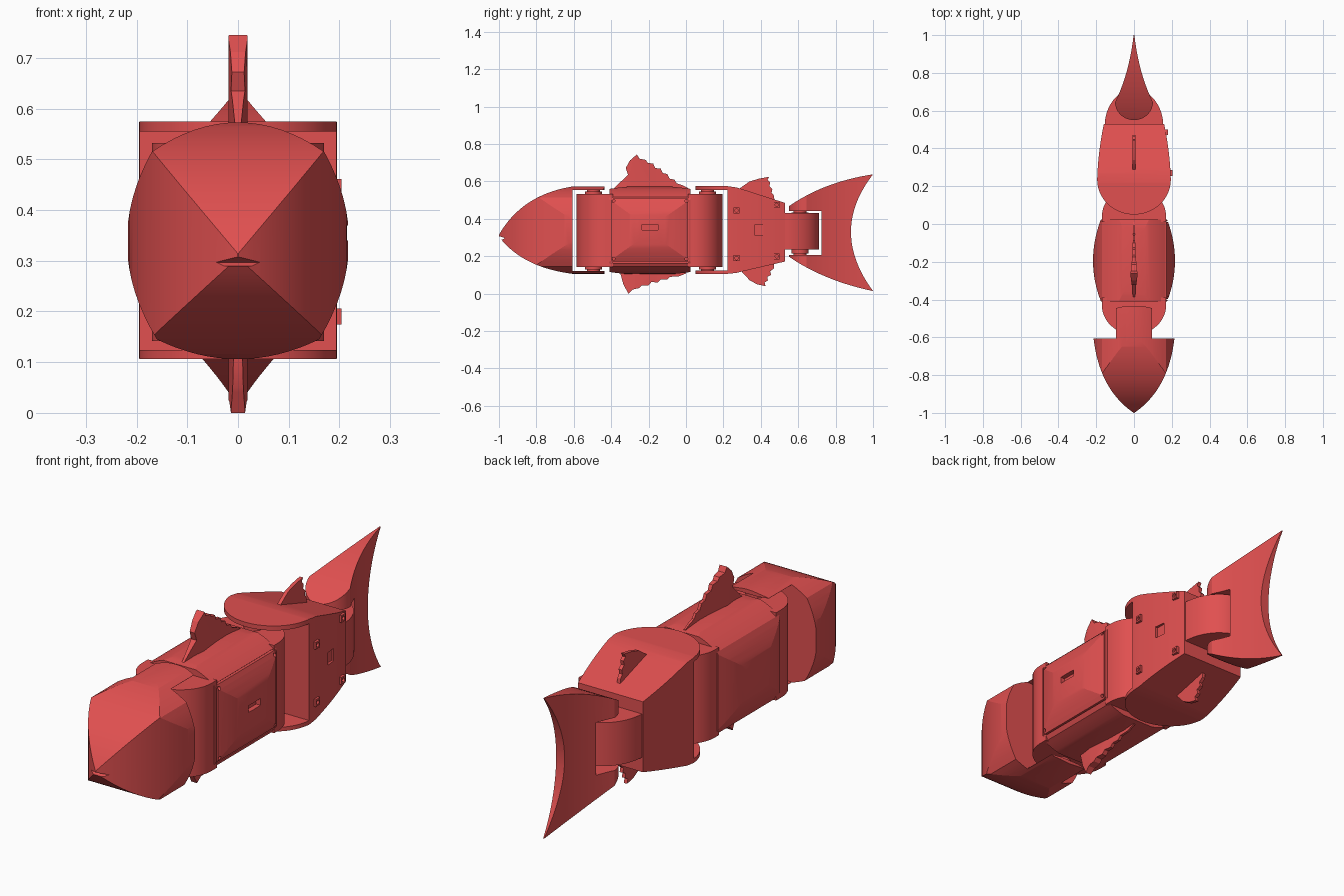
import bpy, bmesh, math

if "Cube" in bpy.data.objects:
    bpy.data.objects.remove(bpy.data.objects["Cube"])

RED = bpy.data.materials.new("red_plastic")
RED.diffuse_color = (0.75, 0.08, 0.08, 1)
RED.use_nodes = True
RED.node_tree.nodes["Principled BSDF"].inputs["Base Color"].default_value = RED.diffuse_color


def arc(p0, pm, p1, n=16):
    """Parabolic arc from p0 through pm to p1."""
    out = []
    for i in range(n + 1):
        t = i / n
        a, b, c = (1 - t) * (1 - 2 * t), 4 * t * (1 - t), t * (2 * t - 1)
        out.append(tuple(a * u + b * v + c * w for u, v, w in zip(p0, pm, p1)))
    return out


def ellipse(cx, cy, rx, ry, a0, a1, n=28):
    return [(cx + rx * math.cos(math.radians(a0 + (a1 - a0) * i / n)),
             cy + ry * math.sin(math.radians(a0 + (a1 - a0) * i / n))) for i in range(n + 1)]


def mirror(pts):
    """Close a half outline by mirroring it across x = 0."""
    return pts + [(-x, y) for x, y in reversed(pts)]


def prism(name, axis, pts, lo, hi):
    """Extrude an outline along x (y,z points), y (x,z points) or z (x,y points)."""
    clean = []
    for p in pts:
        if not clean or math.dist(p, clean[-1]) > 1e-5:
            clean.append(p)
    if math.dist(clean[0], clean[-1]) < 1e-5:
        clean.pop()
    place = {"x": lambda a, b, d: (d, a, b), "y": lambda a, b, d: (a, d, b),
             "z": lambda a, b, d: (a, b, d)}[axis]
    bm = bmesh.new()
    rings = [[bm.verts.new(place(a, b, d)) for a, b in clean] for d in (lo, hi)]
    n = len(clean)
    bm.faces.new(rings[0])
    bm.faces.new(rings[1])
    for i in range(n):
        j = (i + 1) % n
        bm.faces.new((rings[0][i], rings[0][j], rings[1][j], rings[1][i]))
    bmesh.ops.recalc_face_normals(bm, faces=bm.faces)
    me = bpy.data.meshes.new(name)
    bm.to_mesh(me)
    bm.free()
    me.materials.append(RED)
    ob = bpy.data.objects.new(name, me)
    bpy.context.collection.objects.link(ob)
    return ob


def combine(ob, *cutters, op="INTERSECT"):
    for c in cutters:
        m = ob.modifiers.new("bool", "BOOLEAN")
        m.operation, m.solver, m.object = op, "EXACT", c
        bpy.context.view_layer.objects.active = ob
        bpy.ops.object.modifier_apply(modifier=m.name)
        bpy.data.objects.remove(c)
    return ob


def rect(cx, cy, w, h):
    return [(cx - w / 2, cy - h / 2), (cx + w / 2, cy - h / 2),
            (cx + w / 2, cy + h / 2), (cx - w / 2, cy + h / 2)]


# Shared pillow-shaped cross-section of head and front body
FRONT = (arc((-.17, .515), (0, .573), (.17, .515))
         + arc((.17, .515), (.219, .33), (.16, .145))
         + arc((.16, .145), (0, .106), (-.16, .145))
         + arc((-.16, .145), (-.219, .33), (-.17, .515)))

# Head with upper and lower hinge plates, and a mouth notch
head_side = (arc((-1, .315), (-.84, .487), (-.606, .573), 24)
             + [(-.43, .573), (-.43, .554), (-.606, .554), (-.606, .122), (-.43, .122), (-.43, .106)]
             + arc((-.606, .106), (-.84, .173), (-1, .305), 24))
head_top = mirror(arc((.001, -1), (.145, -.84), (.214, -.606), 24)
                  + [(.095, -.606), (.095, -.445), (.05, -.435)])
head = combine(prism("head", "x", head_side, -.3, .3),
               prism("cut", "z", head_top, -.1, .9),
               prism("cut", "y", FRONT, -1.1, -.3))
combine(head, prism("cut", "x", [(-1.02, .314), (-.968, .297), (-.98, .29), (-1.02, .288)], -.2, .2),
        op="DIFFERENCE")

# Front body: pillow shape bulging sideways
body_side = arc((-.41, .56), (-.195, .577), (.025, .56)) + arc((.025, .116), (-.195, .1), (-.41, .116))
body_top = mirror(arc((.175, -.41), (.217, -.195), (.175, .025)))
front_body = combine(prism("front_body", "x", body_side, -.3, .3),
                     prism("cut", "z", body_top, -.1, .9),
                     prism("cut", "y", FRONT, -.6, .2))

# Access panel seam, slot and screw holes on the right side
seam = combine(prism("seam", "x", rect(-.193, .341, .42, .352), .16, .3),
               prism("cut", "x", rect(-.193, .341, .408, .34), .1, .4), op="DIFFERENCE")
combine(front_body, seam, prism("cut", "x", rect(-.193, .355, .085, .03), .195, .3), op="DIFFERENCE")
for y in (-.388, .002):
    for z in (.186, .496):
        combine(front_body, prism("cut", "x", ellipse(y, z, .008, .008, 0, 360, 12), .155, .3),
                op="DIFFERENCE")

# Rounded joint ends of the front body
prism("front_joint_end", "z",
      [(.17, -.39)] + ellipse(0, -.43, .17, .155, 0, -180) + [(-.17, -.39)], .142, .532)
prism("middle_joint_end", "z",
      [(.17, .01)] + ellipse(0, .04, .17, .155, 0, 180) + [(-.17, .01)], .142, .532)

# Rear body with round hinge plates, tapering towards the tail
rear_side = [(.03, .575), (.22, .575), (.27, .568), (.31, .556), (.53, .485), (.53, .172),
             (.31, .121), (.27, .111), (.22, .106), (.03, .106), (.03, .124), (.222, .124),
             (.222, .555), (.03, .555)]
rear_top = (ellipse(0, .235, .195, .185, 180, 360)
            + arc((.195, .235), (.183, .39), (.157, .54))
            + arc((-.157, .54), (-.183, .39), (-.195, .235)))
rear_body = combine(prism("rear_body", "x", rear_side, -.3, .3),
                    prism("cut", "z", rear_top, -.1, .9))
combine(rear_body, prism("cut", "x", rect(.39, .34, .05, .055), .172, .3), op="DIFFERENCE")
prism("rear_joint_end", "z", ellipse(0, .52, .155, .192, 0, 180), .237, .43)

# Screw bosses on the right side of the rear body
for y, z, x in ((.27, .445, .2), (.27, .19, .2), (.485, .475, .175), (.485, .2, .175)):
    boss = prism("screw_boss", "x", rect(y, z, .03, .032), x - .03, x + .004)
    combine(boss, prism("cut", "x", ellipse(y, z, .009, .009, 0, 360, 12), x - .008, .3),
            op="DIFFERENCE")

# Hinge pivots: two stepped discs above and below each joint
for y, lo, hi in ((-.495, .12, .556), (.115, .12, .557), (.61, .205, .445)):
    for r, inset in ((.034, 0), (.045, .01)):
        ring = ellipse(0, y, r, r, 0, 360, 24)
        prism("hinge_pivot_top", "z", ring, hi - .035, hi - inset)
        prism("hinge_pivot_bottom", "z", ring, lo + inset, lo + .04)

# Crescent tail with a teardrop plan and a slot for the joint
tail_side = (arc((.54, .46), (.75, .573), (1, .638))
             + arc((1, .638), (.882, .33), (1, .014), 24)
             + arc((1, .014), (.75, .09), (.54, .205))
             + [(.6, .208), (.725, .208), (.725, .442), (.54, .442)])
tail_top = (ellipse(0, .645, .1, .095, 180, 360)
            + arc((.1, .645), (.038, .81), (.002, 1.001), 20)
            + arc((-.002, 1.001), (-.038, .81), (-.1, .645), 20))
combine(prism("tail_fin", "x", tail_side, -.2, .2), prism("cut", "z", tail_top, -.1, .9))

# Jagged front fins, thin and lens shaped in plan
lens = mirror([(.002, -.42), (.011, -.33), (.019, -.27), (.008, -.16), (.004, .02)])
dorsal = [(-.4, .54), (-.39, .56), (-.31, .635), (-.322, .672), (-.3, .712), (-.262, .745),
          (-.25, .722), (-.215, .715), (-.205, .7), (-.175, .695), (-.165, .672), (-.135, .668),
          (-.125, .645), (-.1, .64), (-.088, .615), (-.062, .61), (-.05, .59), (-.02, .58),
          (.01, .565), (.01, .54)]
belly = [(-.35, .13), (-.35, .105), (-.335, .05), (-.308, 0), (-.285, .022), (-.25, .03),
         (-.235, .045), (-.2, .045), (-.185, .062), (-.15, .06), (-.135, .075), (-.1, .075),
         (-.085, .09), (-.04, .092), (0, .108), (0, .13)]
combine(prism("dorsal_fin", "x", dorsal, -.1, .1), prism("cut", "z", lens, -.1, .9))
combine(prism("belly_fin", "x", belly, -.1, .1), prism("cut", "z", lens, -.1, .9))

# Small rear fins
prism("rear_dorsal_fin", "x",
      [(.27, .54), (.29, .565), (.34, .6), (.39, .615), (.445, .625), (.436, .608), (.45, .595),
       (.446, .575), (.462, .56), (.458, .54), (.47, .525), (.475, .48)], -.008, .008)
prism("rear_belly_fin", "x",
      [(.29, .15), (.3, .115), (.34, .072), (.38, .05), (.425, .04), (.42, .06), (.438, .07),
       (.435, .09), (.455, .1), (.45, .12), (.47, .135), (.47, .18)], -.008, .008)

# Smooth curved surfaces, keep the hard edges
bpy.ops.object.select_all(action="SELECT")
bpy.context.view_layer.objects.active = head
bpy.ops.object.shade_smooth_by_angle(angle=math.radians(18))
